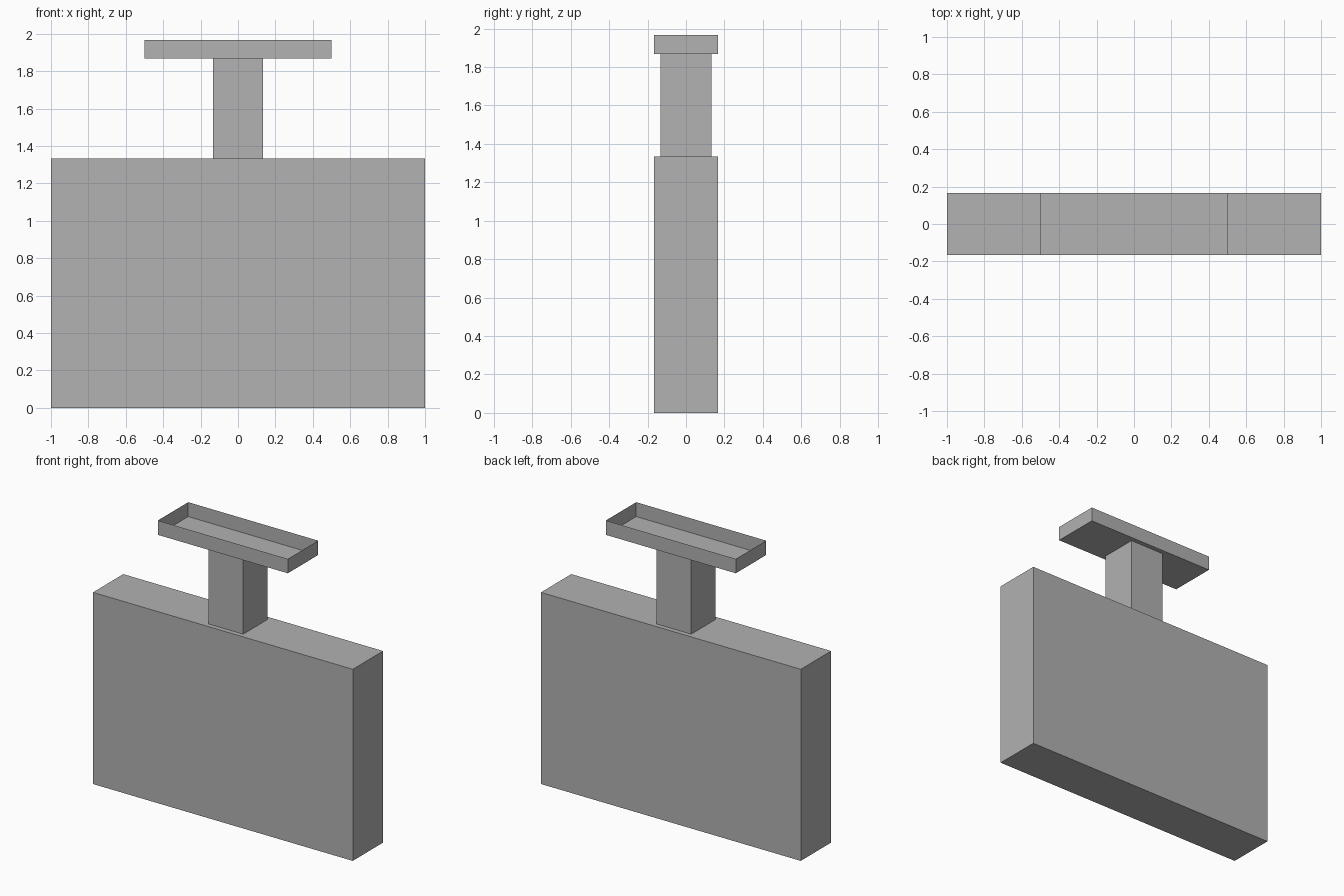
import bpy
import bmesh
from mathutils import Matrix, Vector

cube = bpy.data.objects.get("Cube")
if cube:
    bpy.data.objects.remove(cube, do_unlink=True)

# Single plain grey for every part
grey = bpy.data.materials.new("plain_grey")
grey.use_nodes = True
colour = (0.445, 0.445, 0.445, 1)
grey.diffuse_color = colour
grey.node_tree.nodes["Principled BSDF"].inputs["Base Color"].default_value = colour


def box(name, size, bottom, open_top=False):
    """Flat-shaded box centred on x and y, standing at the given height."""
    bm = bmesh.new()
    centre = Vector((0, 0, bottom + size[2] / 2))
    bmesh.ops.create_cube(bm, size=1, matrix=Matrix.LocRotScale(centre, None, Vector(size)))
    if open_top:
        bm.normal_update()
        lid = [f for f in bm.faces if f.normal.z > 0.9]
        bmesh.ops.delete(bm, geom=lid, context="FACES_ONLY")
    mesh = bpy.data.meshes.new(name)
    bm.to_mesh(mesh)
    bm.free()
    mesh.materials.append(grey)
    obj = bpy.data.objects.new(name, mesh)
    bpy.context.collection.objects.link(obj)
    return obj


depth = 0.333
body_height = 1.333
neck_height = 0.534

# Wide slab, square neck, and a thin-walled tray open at the top
box("body", (2, depth, body_height), 0)
box("neck", (0.267, 0.267, neck_height), body_height)
box("top_tray", (1, depth, 0.1), body_height + neck_height, open_top=True)
